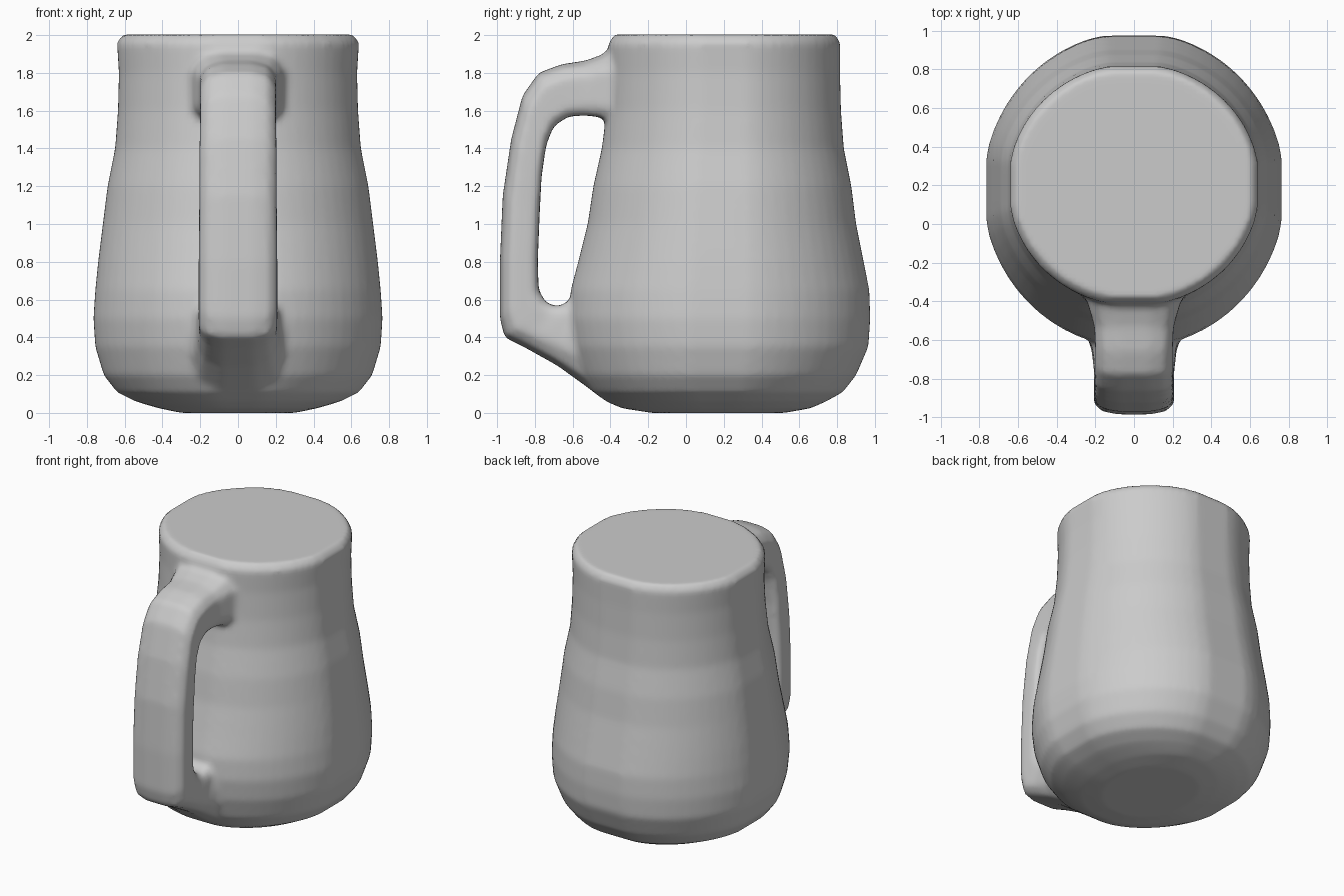
import bpy, bmesh
from math import sin, cos, pi


def loft(bm, rings):
    """Skin a list of equal-length point rings and cap both ends."""
    loops = [[bm.verts.new(p) for p in ring] for ring in rings]
    n = len(loops[0])
    for a, b in zip(loops, loops[1:]):
        for i in range(n):
            j = (i + 1) % n
            bm.faces.new((a[i], a[j], b[j], b[i]))
    bm.faces.new(loops[0][::-1])
    bm.faces.new(loops[-1])


bm = bmesh.new()

# Body: height, half width, front y, back y
body = [
    (0.0, 0.30, -0.18, 0.52), (0.025, 0.42, -0.34, 0.66), (0.06, 0.54, -0.42, 0.74),
    (0.11, 0.64, -0.49, 0.83), (0.2, 0.71, -0.55, 0.90), (0.35, 0.755, -0.60, 0.965),
    (0.5, 0.765, -0.62, 0.975), (0.65, 0.755, -0.61, 0.97), (0.8, 0.74, -0.57, 0.94),
    (1.0, 0.715, -0.52, 0.90), (1.2, 0.69, -0.49, 0.875), (1.4, 0.65, -0.445, 0.835),
    (1.6, 0.635, -0.42, 0.82), (1.8, 0.63, -0.41, 0.815), (1.96, 0.64, -0.41, 0.815),
    (2.003, 0.61, -0.375, 0.79),
]
rings = []
for z, rx, y0, y1 in body:
    cy, ry = (y0 + y1) / 2, (y1 - y0) / 2
    ring = []
    for i in range(64):
        a = 2 * pi * i / 64
        # slightly flattened on the four axis directions
        x = max(-1, min(1, 1.025 * cos(a)))
        y = max(-1, min(1, 1.025 * sin(a)))
        ring.append((rx * x, cy + ry * y, z))
    rings.append(ring)
loft(bm, rings)

# Handle: outer y, z, inner y, z, half width
handle = [
    (-0.28, 1.94, -0.28, 1.52, 0.29), (-0.41, 1.91, -0.41, 1.56, 0.24),
    (-0.53, 1.865, -0.53, 1.575, 0.205), (-0.66, 1.845, -0.62, 1.57, 0.2),
    (-0.78, 1.80, -0.70, 1.52, 0.2), (-0.865, 1.68, -0.74, 1.42, 0.2),
    (-0.925, 1.45, -0.765, 1.25, 0.205), (-0.97, 1.15, -0.775, 1.05, 0.205),
    (-0.985, 0.8, -0.785, 0.8, 0.208), (-0.985, 0.5, -0.78, 0.65, 0.208),
    (-0.96, 0.40, -0.74, 0.58, 0.208), (-0.85, 0.345, -0.68, 0.565, 0.205),
    (-0.68, 0.25, -0.61, 0.59, 0.22), (-0.5, 0.12, -0.52, 0.65, 0.26),
    (-0.3, 0.1, -0.35, 0.65, 0.3),
]
half = [(0.4, 0.0), (0.8, 0.08), (1.0, 0.28), (1.0, 0.85), (0.85, 1.0)]
section = half + [(-u, v) for u, v in reversed(half)]
rings = []
for oy, oz, iy, iz, w in handle:
    rings.append([(u * w, oy + (iy - oy) * v, oz + (iz - oz) * v) for u, v in section])
loft(bm, rings)

bmesh.ops.triangulate(bm, faces=[f for f in bm.faces if len(f.verts) > 4])
for f in bm.faces:
    f.smooth = True
bmesh.ops.recalc_face_normals(bm, faces=bm.faces)
me = bpy.data.meshes.new("mug")
bm.to_mesh(me)
bm.free()
mug = bpy.data.objects.new("mug", me)
bpy.context.collection.objects.link(mug)

# Fuse body and handle into one soft skin
fuse = mug.modifiers.new("fuse", 'REMESH')
fuse.mode = 'VOXEL'
fuse.voxel_size = 0.022
fuse.use_smooth_shade = True
soften = mug.modifiers.new("soften", 'SMOOTH')
soften.factor = 0.5
soften.iterations = 4
